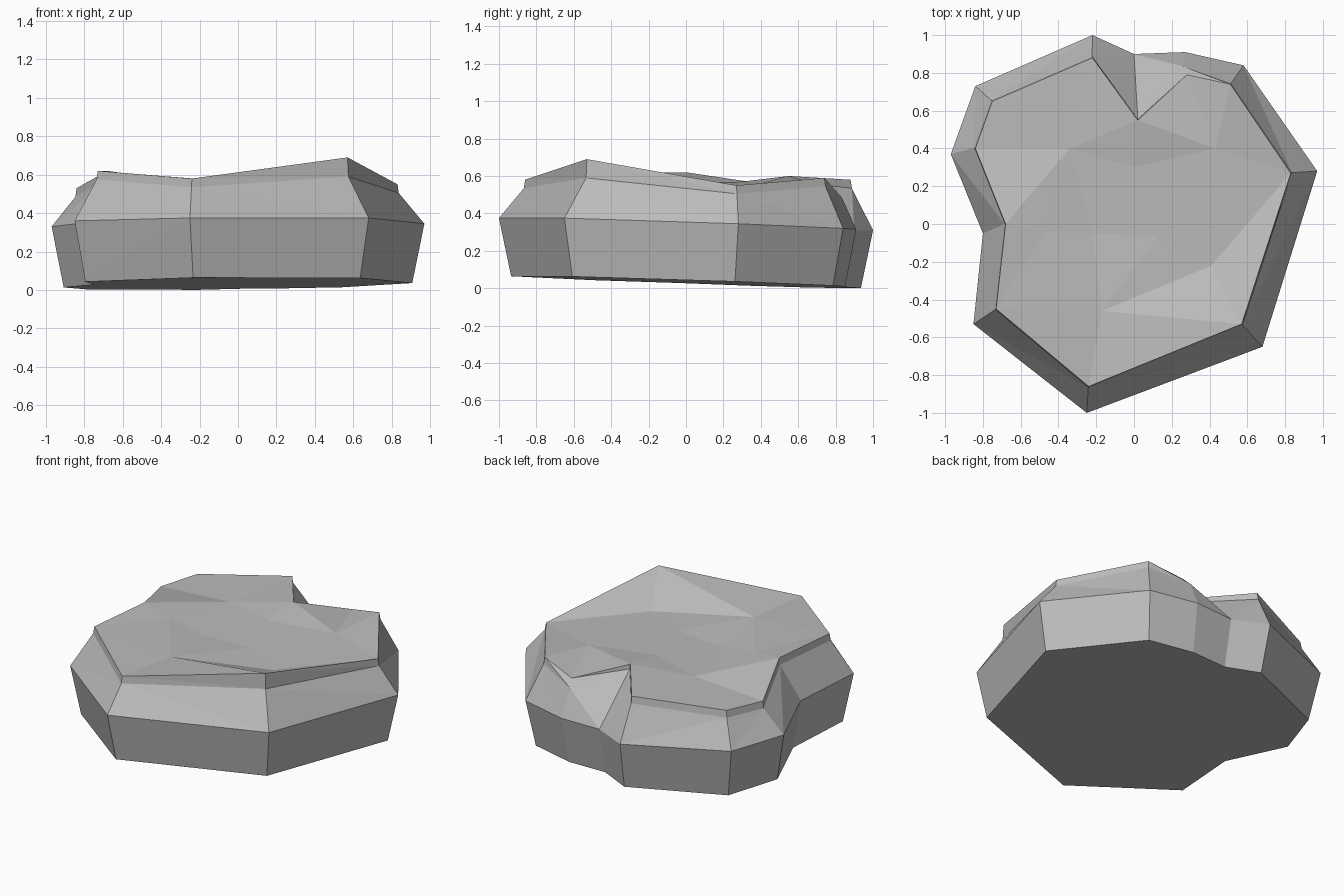
import bpy
import bmesh
from mathutils import Vector
from mathutils.geometry import delaunay_2d_cdt

default_cube = bpy.data.objects.get("Cube")
if default_cube:
    bpy.data.objects.remove(default_cube, do_unlink=True)

# Widest outline of the boulder, counter-clockwise from the front corner
waist = [(-.25, -1, .375), (.68, -.65, .375), (.97, .28, .345), (.58, .84, .32),
         (.27, .91, .315), (0, .9, .31), (-.22, 1, .31), (-.84, .73, .325),
         (-.97, .37, .33), (-.8, -.05, .35), (-.85, -.53, .36)]

# Top rim, one corner per waist corner; the sixth cuts in as a notch
rim = [(-.24, -.86, .58), (.57, -.53, .69), (.83, .27, .55), (.51, .74, .59),
       (.28, .79, .53), (.02, .55, .6), (-.22, .88, .58), (-.75, .65, .54),
       (-.84, .4, .53), (-.68, 0, .62), (-.73, -.45, .62)]

# Shallow bumps and hollows on the top
bumps = [(-.34, .4, .56), (-.47, -.04, .59), (-.22, -.05, .55), (0, .3, .57),
         (.12, -.07, .56), (.43, .4, .56), (.41, -.22, .55), (-.17, -.46, .575)]

NOTCH = 5
count = len(waist)


def base_point(point):
    """Corner of the flat, slightly tilted underside."""
    x, y = point[0] * .935, point[1] * .935
    return x, y, .035 + .011 * x - .034 * y


def ledge_point(index, point):
    """Foot of the short steep band under the top rim."""
    x, y, z = point
    drop = {1: .1, NOTCH: .03}.get(index, .045)
    grow = 1.055 if index == NOTCH - 1 else 1.008
    return x * (.93 if index == NOTCH - 1 else grow), y * grow, z - drop


def add_ring(mesh, points):
    return [mesh.verts.new(point) for point in points]


def bridge(mesh, lower, upper):
    """Join two rings with triangles whose diagonals meet at the notch."""
    for i in range(count):
        j = (i + 1) % count
        if i < NOTCH:
            triangles = ((lower[i], lower[j], upper[i]), (lower[j], upper[j], upper[i]))
        else:
            triangles = ((lower[i], lower[j], upper[j]), (lower[i], upper[j], upper[i]))
        for triangle in triangles:
            mesh.faces.new(triangle)


def cap_top(mesh, border, inner):
    """Fill the uneven top with triangles inside the rim."""
    corners = border + inner
    flat = [Vector(corner.co[:2]) for corner in corners]
    outline = [(i, (i + 1) % count) for i in range(count)]
    result = delaunay_2d_cdt(flat, outline, [], 1, 1e-5)
    faces, sources = result[2], result[3]
    for face in faces:
        mesh.faces.new([corners[sources[index][0]] for index in face])


# Build the boulder from the underside upward
mesh = bmesh.new()
base_ring = add_ring(mesh, [base_point(p) for p in waist])
waist_ring = add_ring(mesh, waist)
ledge_ring = add_ring(mesh, [ledge_point(i, p) for i, p in enumerate(rim)])
rim_ring = add_ring(mesh, rim)
bump_verts = add_ring(mesh, bumps)
mesh.faces.new(list(reversed(base_ring)))
for lower, upper in ((base_ring, waist_ring), (waist_ring, ledge_ring), (ledge_ring, rim_ring)):
    bridge(mesh, lower, upper)
cap_top(mesh, rim_ring, bump_verts)
bmesh.ops.recalc_face_normals(mesh, faces=mesh.faces[:])

boulder_mesh = bpy.data.meshes.new("boulder")
mesh.to_mesh(boulder_mesh)
mesh.free()
boulder = bpy.data.objects.new("boulder", boulder_mesh)
bpy.context.collection.objects.link(boulder)

# Plain grey stone
stone = bpy.data.materials.new("grey stone")
stone.use_nodes = True
grey = (.5, .5, .5, 1)
stone.diffuse_color = grey
stone.node_tree.nodes["Principled BSDF"].inputs["Base Color"].default_value = grey
boulder_mesh.materials.append(stone)
